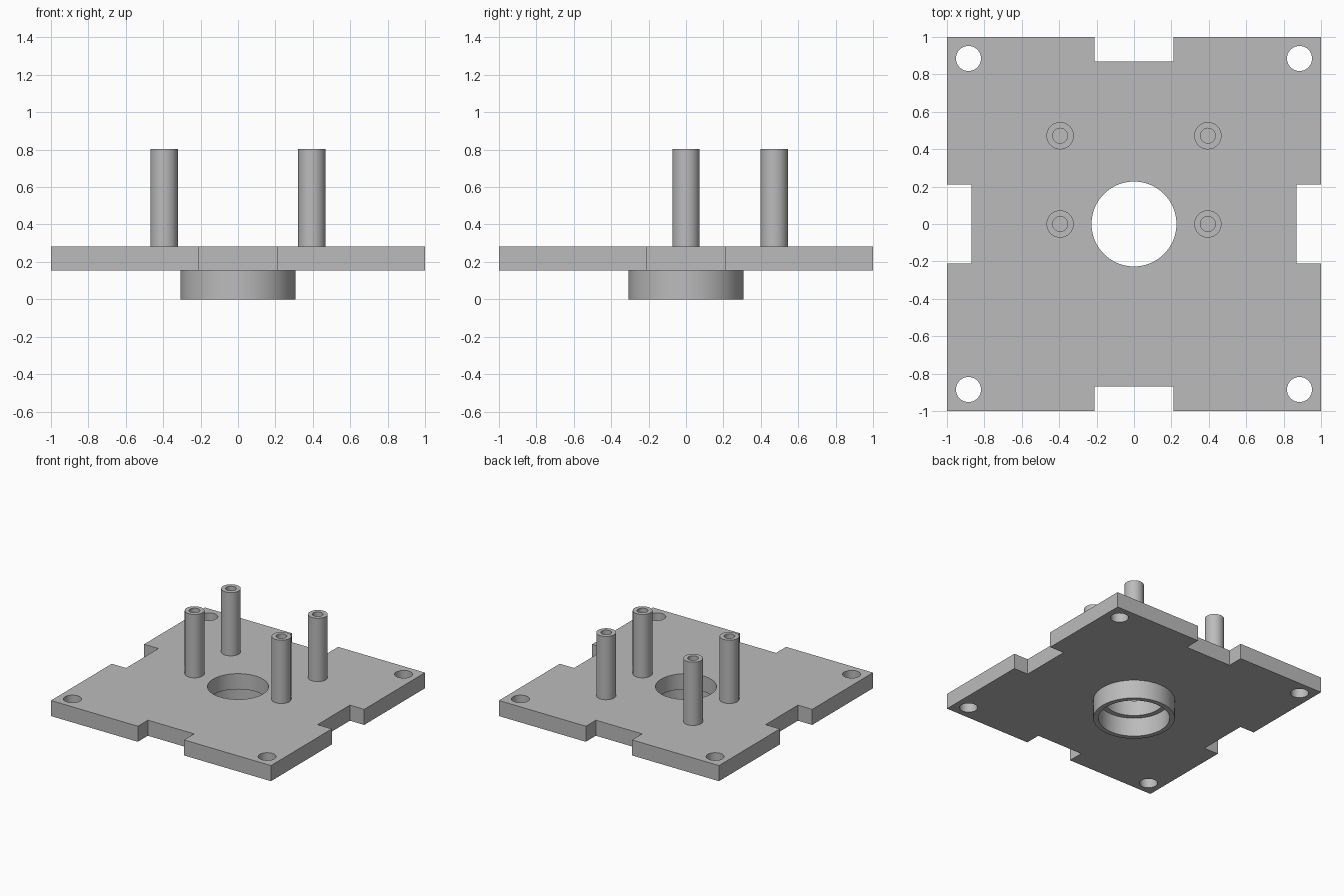
import bpy, bmesh
from math import cos, sin, tau, radians

cube = bpy.data.objects.get("Cube")
if cube:
    bpy.data.objects.remove(cube, do_unlink=True)

PLATE_BOTTOM, PLATE_TOP, POST_TOP = 0.155, 0.283, 0.803
SEGMENTS = 64

grey = bpy.data.materials.new("plain grey")
grey.use_nodes = True
grey.diffuse_color = (0.5, 0.5, 0.5, 1)
grey.node_tree.nodes["Principled BSDF"].inputs["Base Color"].default_value = (0.5, 0.5, 0.5, 1)


def finish(bm, name, location=(0, 0, 0)):
    mesh = bpy.data.meshes.new(name)
    bm.to_mesh(mesh)
    bm.free()
    mesh.materials.append(grey)
    obj = bpy.data.objects.new(name, mesh)
    obj.location = location
    bpy.context.collection.objects.link(obj)
    bpy.ops.object.select_all(action="DESELECT")
    obj.select_set(True)
    bpy.context.view_layer.objects.active = obj
    bpy.ops.object.shade_smooth_by_angle(angle=radians(30))
    return obj


def circle(x, y, r):
    return [(x + r * cos(tau * i / SEGMENTS), y + r * sin(tau * i / SEGMENTS))
            for i in range(SEGMENTS)]


def extrude_outline(name, loops, z0, z1):
    """Flat solid from an outer loop and hole loops."""
    bm = bmesh.new()
    rims = {z0: [], z1: []}
    for loop in loops:
        low, high = ([bm.verts.new((x, y, z)) for x, y in loop] for z in (z0, z1))
        for i in range(len(loop)):
            a, b, c, d = low[i - 1], low[i], high[i], high[i - 1]
            bm.faces.new((a, b, c, d))
            rims[z0].append(bm.edges.get((a, b)))
            rims[z1].append(bm.edges.get((c, d)))
    for edges in rims.values():
        bmesh.ops.triangle_fill(bm, edges=edges, use_beauty=True)
    bmesh.ops.recalc_face_normals(bm, faces=bm.faces)
    return finish(bm, name)


def lathe(name, profile, location=(0, 0, 0)):
    """Revolve (radius, height) points around the vertical axis."""
    bm = bmesh.new()
    rows = [[bm.verts.new((x, y, z)) for x, y in circle(0, 0, r)] for r, z in profile]
    for a, b in zip(rows, rows[1:]):
        for i in range(SEGMENTS):
            bm.faces.new((a[i - 1], a[i], b[i], b[i - 1]))
    return finish(bm, name, location)


# Square plate with a notch in each side, a centre bore and corner holes
half, depth = 0.21, 0.13
outline = []
side = [(-1, -1), (-half, -1), (-half, depth - 1), (half, depth - 1), (half, -1)]
for _ in range(4):
    outline += side
    side = [(-y, x) for x, y in side]
holes = [circle(0, 0, 0.227)]
holes += [circle(x, y, 0.067) for x in (-0.885, 0.885) for y in (-0.885, 0.885)]
extrude_outline("base_plate", [outline] + holes, PLATE_BOTTOM, PLATE_TOP)

# Collar under the plate, wider inside than the bore
lathe("bottom_collar", [(0.268, PLATE_BOTTOM), (0.268, 0), (0.307, 0), (0.307, PLATE_BOTTOM)])

# Four hollow standoff posts
for x, x_name in ((-0.395, "right"), (0.395, "left")):
    for y, y_name in ((0, "front"), (0.472, "back")):
        lathe(f"post_{y_name}_{x_name}",
              [(0.073, PLATE_TOP), (0.073, POST_TOP), (0.04, POST_TOP), (0.04, PLATE_TOP)],
              (x, y, 0))
